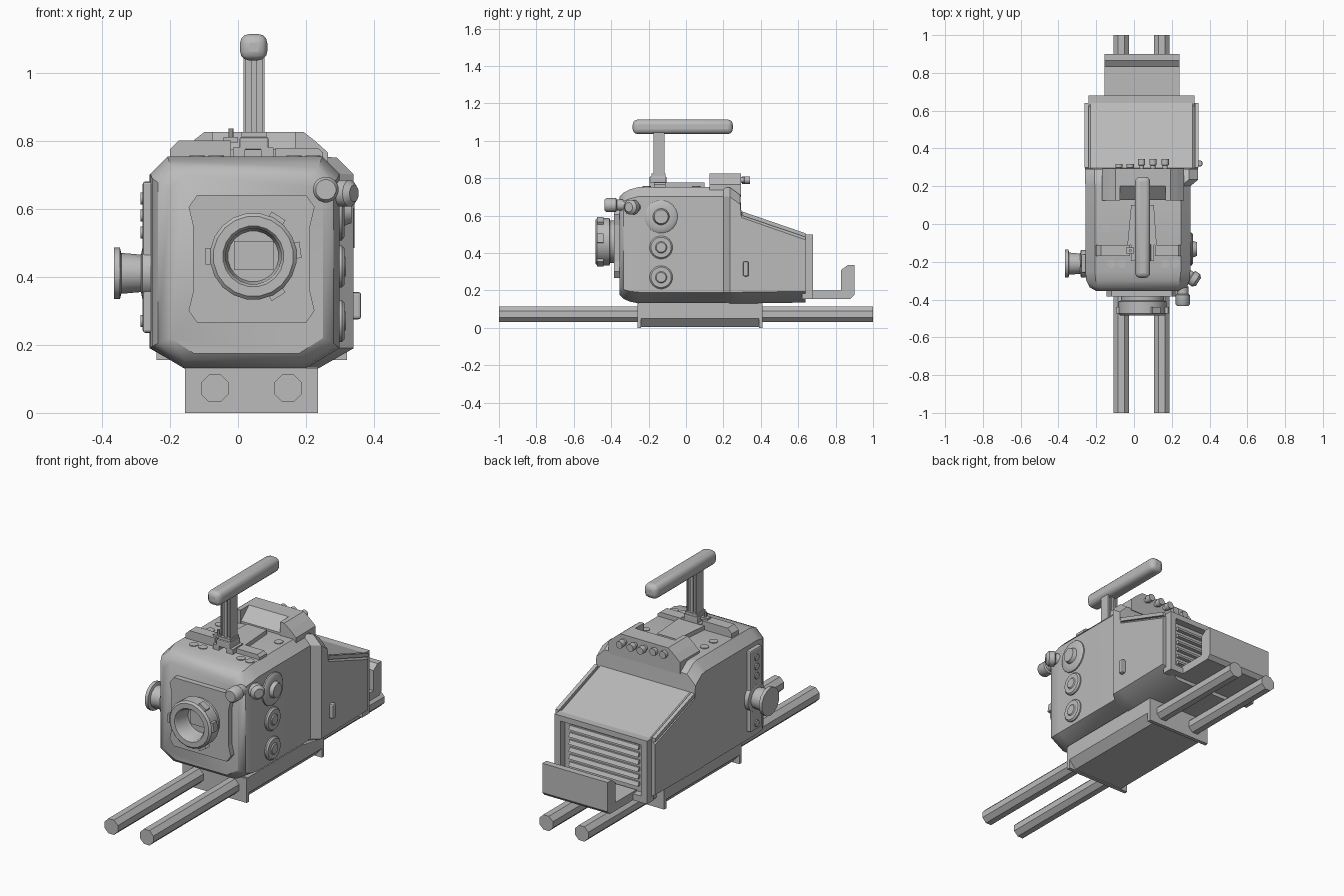
import bpy, bmesh, math
from mathutils import Vector

cube = bpy.data.objects.get("Cube")
if cube:
    bpy.data.objects.remove(cube, do_unlink=True)

grey = bpy.data.materials.new("plain_grey")
grey.use_nodes = True
GREY = (0.5, 0.5, 0.5, 1)
grey.diffuse_color = GREY
grey.node_tree.nodes["Principled BSDF"].inputs["Base Color"].default_value = GREY


def finish(name, bm, smooth=None, bevel=0, segments=2):
    bmesh.ops.recalc_face_normals(bm, faces=bm.faces)
    mesh = bpy.data.meshes.new(name)
    bm.to_mesh(mesh)
    bm.free()
    mesh.materials.append(grey)
    ob = bpy.data.objects.new(name, mesh)
    bpy.context.collection.objects.link(ob)
    if bevel:
        mod = ob.modifiers.new("Bevel", "BEVEL")
        mod.width, mod.segments = bevel, segments
    if smooth:
        bpy.ops.object.select_all(action="DESELECT")
        ob.select_set(True)
        bpy.context.view_layer.objects.active = ob
        bpy.ops.object.shade_smooth_by_angle(angle=math.radians(smooth))
    return ob


def skin(name, rings, **kw):
    """Join rings of points with quads and cap both ends."""
    bm = bmesh.new()
    loops = [[bm.verts.new(p) for p in ring] for ring in rings]
    n = len(loops[0])
    for a, b in zip(loops, loops[1:]):
        for i in range(n):
            j = (i + 1) % n
            bm.faces.new((a[i], a[j], b[j], b[i]))
    bm.faces.new(loops[0])
    bm.faces.new(loops[-1])
    return finish(name, bm, **kw)


def box(name, x, y, z, **kw):
    return skin(name, [[(x[0], y[0], h), (x[1], y[0], h), (x[1], y[1], h), (x[0], y[1], h)]
                       for h in z], **kw)


def prism_y(name, pts, y, **kw):
    return skin(name, [[(p, d, q) for p, q in pts] for d in y], **kw)


def prism_x(name, pts, x, **kw):
    return skin(name, [[(d, p, q) for p, q in pts] for d in x], **kw)


def lathe(name, origin, axis, profile, sides=16, smooth=40):
    """Turn (radius, distance) pairs about an axis."""
    turn = Vector(axis).to_track_quat("Z", "Y")
    rings = []
    for r, h in profile:
        rings.append([Vector(origin) + turn @ Vector((
            r * math.cos((i + .5) * math.tau / sides),
            r * math.sin((i + .5) * math.tau / sides), h)) for i in range(sides)])
    return skin(name, rings, smooth=smooth)


# Body: chamfered sections from the rounded front to the sloping rear
def section(y, x0, x1, z0, z1, top, side, rise):
    return [(x0 + side, y, z0), (x1 - side, y, z0), (x1, y, z0 + rise), (x1, y, z1 - top),
            (x1 - top, y, z1), (x0 + top, y, z1), (x0, y, z1 - top), (x0, y, z0 + rise)]


skin("body", [
    section(-.355, -.20, .25, .175, .70, .04, .07, .045),
    section(-.335, -.235, .28, .155, .722, .045, .08, .05),
    section(-.30, -.253, .293, .14, .74, .05, .09, .055),
    section(-.25, -.257, .298, .13, .753, .05, .10, .06),
    section(.20, -.257, .298, .13, .753, .05, .10, .06),
    section(.235, -.26, .34, .13, .75, .05, .105, .06),
    section(.29, -.26, .34, .13, .71, .05, .105, .06),
    section(.296, -.26, .34, .13, .62, .03, .105, .06),
    section(.64, -.26, .34, .135, .50, .03, .105, .06)], smooth=32)

# Sloping trim along both rear shoulders
for side, x in (("left", (.322, .342)), ("right", (-.262, -.242))):
    prism_x(side + "_slope_trim", [(.30, .60), (.30, .622), (.64, .505), (.64, .485)], x)

# Rear vent: frame, slats and scoop
for name, x, z in (("frame_bottom", (-.24, .32), (.155, .19)), ("frame_top", (-.24, .32), (.47, .50)),
                   ("frame_right", (-.24, -.205), (.19, .47)), ("frame_left", (.285, .32), (.19, .47))):
    box("vent_" + name, x, (.62, .68), z)
for i in range(6):
    h = .225 + i * .04
    prism_x("vent_slat", [(.638, h), (.66, h), (.65, h + .02), (.638, h + .02)], (-.17, .25))
prism_x("rear_scoop", [(.65, .155), (.88, .155), (.90, .175), (.90, .335), (.865, .335), (.83, .31),
                       (.83, .20), (.65, .20)], (-.155, .24))

# Support rods and base
for x in (-.068, .147):
    lathe("support_rod", (x, -1, .072), (0, 1, 0), [(.044, 0), (.044, 2)], sides=8, smooth=None)
prism_y("base_block", [(-.155, .135), (-.155, .05), (-.115, .005), (.195, .005), (.235, .05),
                       (.235, .135)], (-.25, .40))
for y in ((-.26, -.24), (.39, .41)):
    box("base_end_plate", (-.155, .235), y, (0, .132))

# Front plate and lens mount
half = [(.16, 0), (.185, .035), (.172, .09), (.172, .285), (.185, .34), (.16, .375)]
prism_y("mount_plate", [(.04 + u, .265 + v) for u, v in half]
        + [(.04 - u, .265 + v) for u, v in reversed(half)], (-.385, -.34))
lathe("lens_mount", (.045, -.375, .46), (0, -1, 0),
      [(.115, 0), (.115, .03), (.128, .035), (.128, .10), (.118, .11), (.09, .11), (.082, .10),
       (.08, .03), (.075, .014)], sides=20)
box("sensor_plate", (-.012, .105), (-.395, -.388), (.42, .505))
for deg in (8, 58, 180, 302):
    c, s = math.cos(math.radians(deg)), math.sin(math.radians(deg))
    prism_y("mount_tab", [(.045 + r * c - t * s, .46 + r * s + t * c)
                          for r, t in ((.12, -.024), (.14, -.024), (.14, .024), (.12, .024))],
            (-.475, -.44))

# Front and corner knobs
lathe("front_knob", (.258, -.33, .656), (0, -1, 0),
      [(.03, 0), (.03, .04), (.038, .045), (.038, .095), (.03, .105)])
lathe("corner_knob", (.27, -.26, .645), (1, -.65, 0),
      [(.03, 0), (.03, .035), (.04, .04), (.04, .07), (.025, .085)])

# Round ports on the left side
for z, r, tip in ((.594, .088, .035), (.43, .062, .02), (.27, .062, .02)):
    lathe("side_port", (.285, -.133, z), (1, 0, 0),
          [(r, 0), (r, .02), (r * .88, .028), (r * .5, .028), (r * .42, .013 + tip),
           (r * .2, .013 + tip)], sides=20)
box("side_switch", (.33, .362), (.305, .335), (.275, .355), bevel=.008)

# Right side plate and crank
box("side_plate", (-.28, -.25), (-.26, -.16), (.235, .68), bevel=.008)
lathe("crank_hub", (-.255, -.21, .41), (-1, 0, 0),
      [(.075, 0), (.075, .026), (.055, .03), (.06, .088), (.076, .092), (.076, .11)], sides=14)
for z in (.27, .53, .58, .63):
    lathe("plate_button", (-.278, -.21, z), (-1, 0, 0), [(.018, 0), (.018, .008)], sides=10)

# Roof: cross bar, tongue plate and screws
prism_y("roof_bar_right", [(-.2, .74), (-.2, .775), (-.175, .80), (-.02, .80), (-.02, .74)], (-.17, -.11))
prism_y("roof_bar_left", [(.25, .74), (.25, .765), (.235, .778), (.11, .778), (.11, .74)], (-.17, -.11))
box("roof_catch", (-.042, .0), (-.155, -.125), (.795, .81))
lathe("roof_pin", (-.02, -.14, .80), (0, 0, 1), [(.008, 0), (.008, .036)], sides=8)
skin("roof_tongue", [[(-.035, -.11, z), (.12, -.11, z), (.105, .10, z), (-.015, .10, z)]
                     for z in (.745, .776)])
screws = [(-.15, .055), (-.15, -.025), (.208, .055)] + [(x, -.21) for x in (-.12, -.064, .165, .22)]
for x, y in screws:
    lathe("roof_screw", (x, y, .75), (0, 0, 1), [(.023, 0), (.023, .007)], sides=12)

# Rear roof housing with a ramp between two cheeks
cheek = [(.217, .70), (.217, .765), (.182, .797), (.145, .826), (.12, .826), (.12, .70)]
for side, s in (("left", 1), ("right", -1)):
    prism_y(side + "_housing_cheek", [(.047 + s * u, z) for u, z in cheek], (.125, .295))
prism_x("housing_ramp", [(.13, .74), (.13, .765), (.20, .826), (.295, .826), (.295, .70)], (-.073, .167))
for i, x in enumerate((-.08, -.02, .04, .10, .165)):
    reach = .025 if i < 2 else .05
    lathe("rear_socket", (x, .285, .79), (0, 1, 0),
          [(.014, 0), (.014, reach * .5), (.02, reach * .55), (.02, reach + .008)], sides=10)

# Top handle
for x in ((-.015, .02), (.067, .105)):
    box("handle_foot", x, (-.195, -.105), (.745, .78))
box("handle_base", (.004, .09), (-.195, -.105), (.772, .81), bevel=.006)
box("handle_collar", (.01, .084), (-.185, -.11), (.805, .825))
box("handle_post", (.016, .078), (-.165, -.125), (.82, 1.045))
for x in ((.016, .024), (.039, .055), (.07, .078)):
    box("post_rib", x, (-.175, -.115), (.82, 1.045))
box("handle_grip", (.006, .086), (-.285, .25), (1.036, 1.113), bevel=.026, segments=3, smooth=40)
